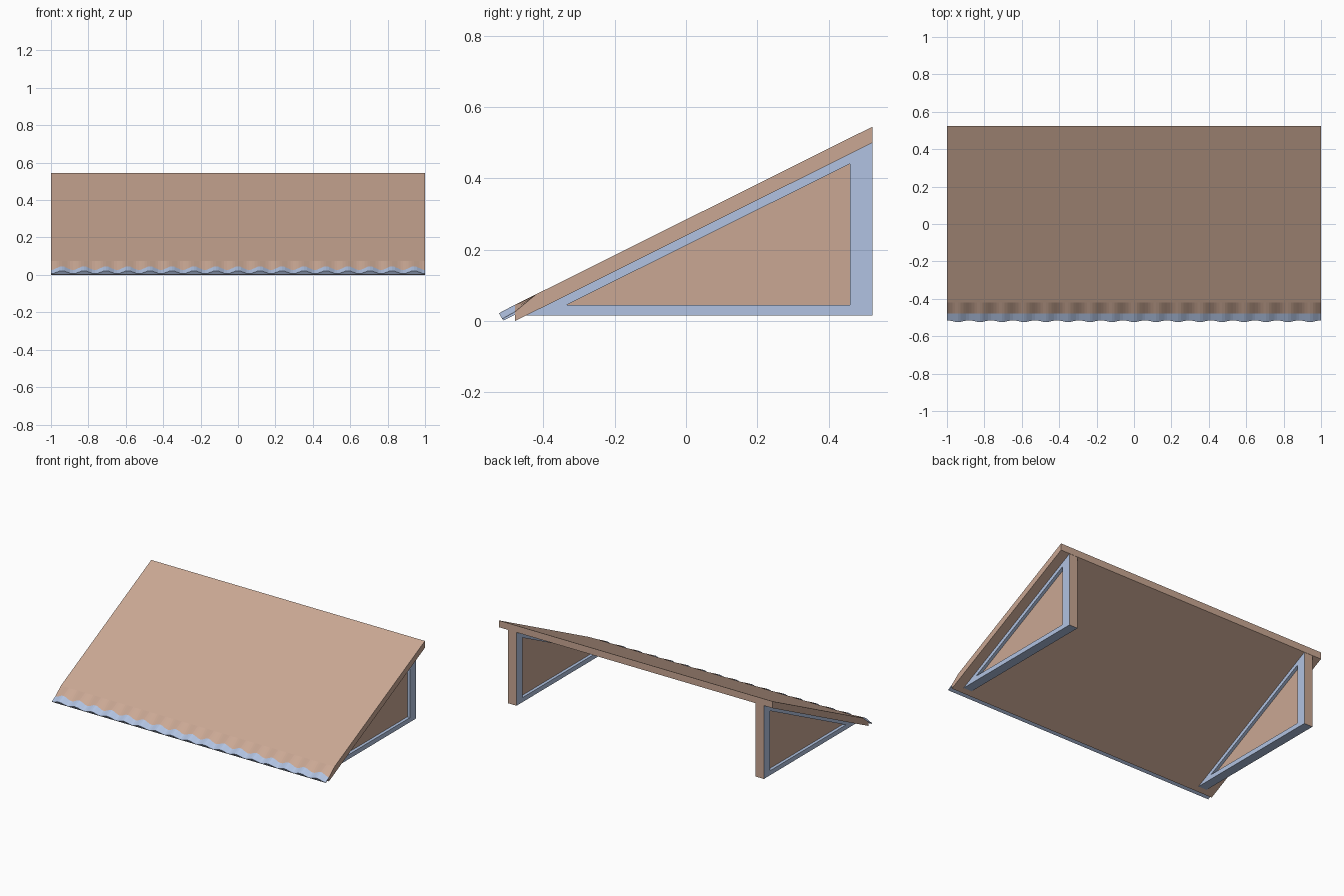
import bpy, bmesh, math

if "Cube" in bpy.data.objects:
    bpy.data.objects.remove(bpy.data.objects["Cube"])


def material(name, rgb):
    m = bpy.data.materials.new(name)
    m.diffuse_color = (*rgb, 1)
    m.use_nodes = True
    m.node_tree.nodes["Principled BSDF"].inputs["Base Color"].default_value = m.diffuse_color
    return m


TAN = material("tan", (0.59, 0.39, 0.295))
BLUE = material("pale_blue", (0.44, 0.545, 0.76))

WAVES, STEPS = 17, 8


def finish(name, bm, mats):
    bmesh.ops.recalc_face_normals(bm, faces=bm.faces)
    me = bpy.data.meshes.new(name)
    bm.to_mesh(me)
    bm.free()
    for m in mats:
        me.materials.append(m)
    ob = bpy.data.objects.new(name, me)
    bpy.context.collection.objects.link(ob)
    return ob


def loft(name, section, mat):
    """Sweep a closed (y, z) section along x; section(w) depends on the wave height w."""
    bm = bmesh.new()
    n = WAVES * STEPS
    rows = []
    for i in range(n + 1):
        w = (1 - math.cos(2 * math.pi * i / STEPS)) / 2
        rows.append([bm.verts.new((-1 + 2 * i / n, y, z)) for y, z in section(w)])
    for a, b in zip(rows, rows[1:]):
        for j in range(len(a)):
            k = (j + 1) % len(a)
            bm.faces.new((a[j], a[k], b[k], b[j]))
    bm.faces.new(rows[0])
    bm.faces.new(rows[-1])
    return finish(name, bm, [mat])


# Sloping canopy with a rippled front edge that fades into a flat top
loft("canopy", lambda w: [(-0.479, 0.0), (-0.479, 0.026 + 0.02 * w),
                          (-0.42, 0.075), (0.523, 0.545), (0.523, 0.5)], TAN)

# Rippled trim along the front
loft("front_trim", lambda w: [(-0.511, 0.002), (-0.515 - 0.009 * w, 0.006 + 0.016 * w),
                              (-0.479, 0.026 + 0.02 * w), (-0.479, 0.018)], BLUE)

# Triangular side brackets: outer and inner outlines as (y, z)
OUTER = [(-0.45, 0.015), (0.522, 0.015), (0.522, 0.5)]
INNER = [(-0.335, 0.045), (0.46, 0.045), (0.46, 0.441)]


def bracket_frame(name, x0, x1):
    bm = bmesh.new()
    ring = [[[bm.verts.new((x, y, z)) for y, z in pts] for pts in (OUTER, INNER)]
            for x in (x0, x1)]
    for j in range(3):
        k = (j + 1) % 3
        for o, i in ring:                      # side faces
            bm.faces.new((o[j], o[k], i[k], i[j]))
        for a, b in zip(*ring):                # outer and inner edges
            bm.faces.new((a[j], a[k], b[k], b[j]))
    ob = finish(name, bm, [BLUE, TAN])
    for p in ob.data.polygons:                 # wall side of the post is tan
        if p.normal.y > 0.9:
            p.material_index = 1


def bracket_panel(name, x0, x1):
    bm = bmesh.new()
    a, b = [[bm.verts.new((x, y, z)) for y, z in INNER] for x in (x0, x1)]
    bm.faces.new(a)
    bm.faces.new(b)
    for j in range(3):
        k = (j + 1) % 3
        bm.faces.new((a[j], a[k], b[k], b[j]))
    finish(name, bm, [TAN])


for side, s in (("left", -1), ("right", 1)):
    bracket_frame(side + "_bracket_frame", s * 0.873, s * 0.935)
    bracket_panel(side + "_bracket_panel", s * 0.893, s * 0.915)
